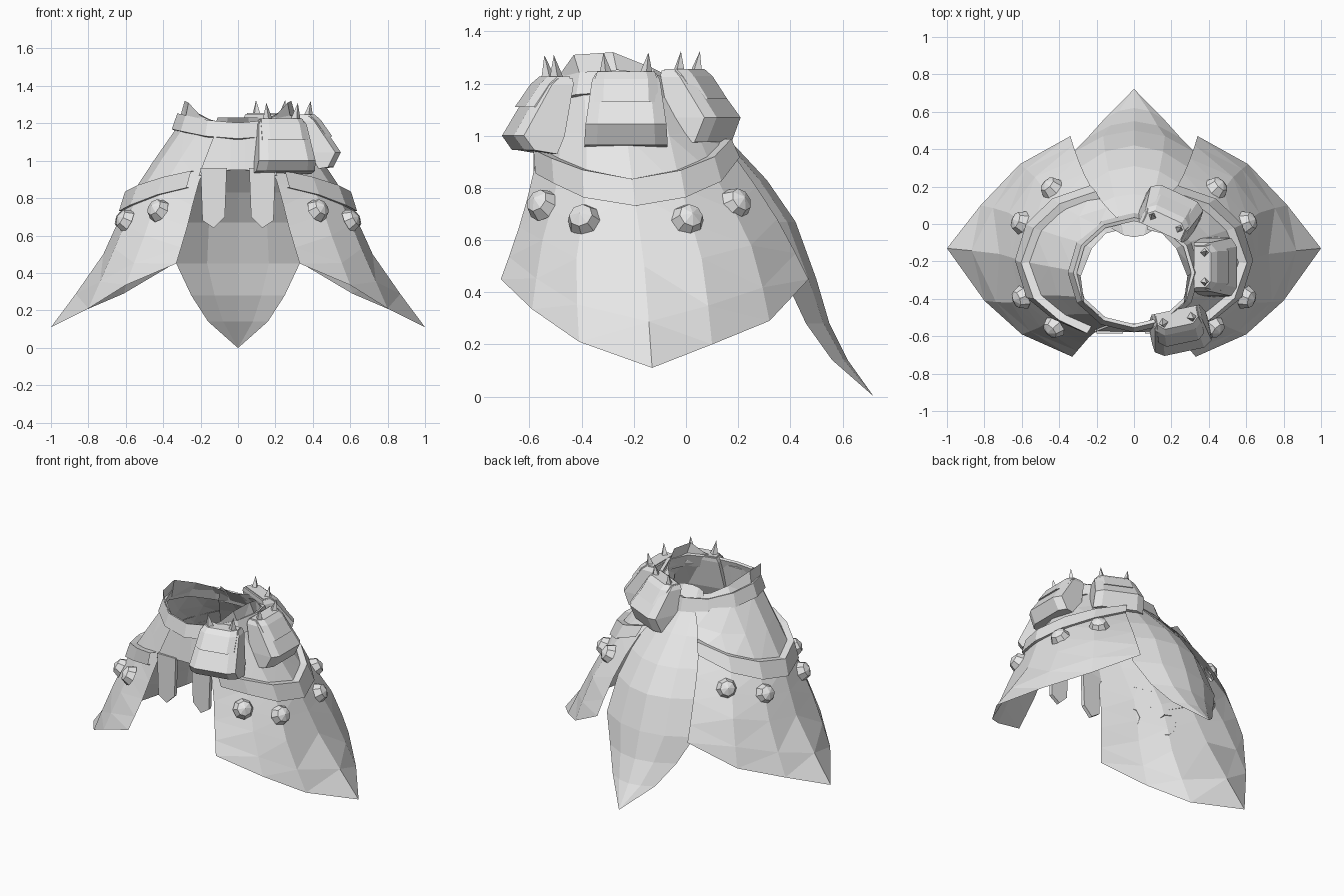
import bpy, bmesh
from math import sin, cos, pi, radians
from mathutils import Vector, Matrix

default_cube = bpy.data.objects.get("Cube")
if default_cube:
    bpy.data.objects.remove(default_cube, do_unlink=True)

grey = bpy.data.materials.new("plain_grey")
grey.use_nodes = True
grey.diffuse_color = (0.8, 0.8, 0.8, 1)
grey.node_tree.nodes["Principled BSDF"].inputs["Base Color"].default_value = grey.diffuse_color


def add_object(name, bm, mirror=False, thickness=0):
    """Turn a bmesh into a named object with optional thickness and mirroring."""
    bmesh.ops.recalc_face_normals(bm, faces=bm.faces)
    mesh = bpy.data.meshes.new(name)
    bm.to_mesh(mesh)
    bm.free()
    mesh.materials.append(grey)
    obj = bpy.data.objects.new(name, mesh)
    bpy.context.collection.objects.link(obj)
    if thickness:
        solid = obj.modifiers.new("thickness", "SOLIDIFY")
        solid.thickness = thickness
        solid.offset = 0
    if mirror:
        obj.modifiers.new("mirror", "MIRROR")
    return obj


def loft(rows, closed=False, caps=False):
    """Skin a list of equally long point rows."""
    bm = bmesh.new()
    grid = [[bm.verts.new(point) for point in row] for row in rows]
    count = len(rows[0])
    for upper, lower in zip(grid, grid[1:]):
        for i in range(count if closed else count - 1):
            j = (i + 1) % count
            bm.faces.new((upper[i], upper[j], lower[j], lower[i]))
    if caps:
        bm.faces.new(grid[0])
        bm.faces.new(grid[-1])
    return bm


def smooth_path(points):
    """Insert a curved midpoint between each pair of points."""
    pts = [Vector(p) for p in points]
    result = [pts[0]]
    for i in range(len(pts) - 1):
        before = pts[max(i - 1, 0)]
        after = pts[min(i + 2, len(pts) - 1)]
        middle = (pts[i] + pts[i + 1]) * 0.5625 - (before + after) * 0.0625
        result += [middle, pts[i + 1]]
    return result


# Flared side panels: each column runs from belt to hem, front to back
panel_columns = [
    [(.10, -.54, 1.16), (.21, -.58, .88), (.27, -.64, .65), (.33, -.71, .45)],
    [(.21, -.48, 1.16), (.41, -.49, .84), (.50, -.55, .60), (.60, -.59, .335)],
    [(.29, -.39, 1.18), (.54, -.38, .80), (.66, -.42, .53), (.80, -.41, .21)],
    [(.325, -.25, 1.18), (.595, -.20, .78), (.72, -.16, .50), (1.0, -.13, .11)],
    [(.28, -.1, 1.17), (.54, -.02, .80), (.67, .06, .53), (.82, .10, .20)],
    [(.19, -.01, 1.15), (.41, .11, .85), (.53, .25, .58), (.61, .32, .29)],
    [(.08, .02, 1.13), (.22, .18, .93), (.30, .35, .68), (.34, .47, .45)],
]
# Raised rim of the same panels above the belt
panel_rim = [(.11, -.525, 1.2), (.20, -.48, 1.24), (.265, -.43, 1.31), (.285, -.28, 1.32),
             (.225, -.13, 1.26), (.15, -.05, 1.22), (.07, -.03, 1.2)]
columns = [smooth_path(column) for column in panel_columns]
panels = loft([[rim] + column for rim, column in zip(panel_rim, columns)])
bmesh.ops.triangulate(panels, faces=panels.faces)
add_object("side_panels", panels, mirror=True)

# Hip bands: raised strips that follow the side panels and rise towards both ends
strips = []
for i, column in enumerate(columns):
    bend = abs(i - 3) / 3
    top = column[2].lerp(column[1], .25 + .25 * bend)
    bottom = column[2].lerp(column[3], .35 - .25 * bend)
    outward = Vector((top.x, top.y + .2, 0)).normalized()
    strips.append([top, top + outward * .045, bottom + outward * .02, bottom])
# The front end stops short of the panel edge
strips[0] = [a.lerp(b, .25) for a, b in zip(strips[0], strips[1])]
add_object("hip_bands", loft(strips), mirror=True)

# Pointed back panel: centre depth, edge half width, edge depth, height
back_rows = []
for centre, half, edge, height in [
    (-.07, .11, -.03, 1.23), (.03, .14, -.01, 1.12), (.16, .21, .10, .99),
    (.31, .27, .20, .83), (.42, .31, .29, .67), (.50, .33, .38, .45),
    (.55, .25, .46, .28), (.62, .16, .56, .14), (.72, .002, .72, 0),
]:
    back_rows.append([(half * f, centre - (centre - edge) * f * f, height)
                      for f in (-1, -.5, 0, .5, 1)])
add_object("back_panel", loft(back_rows))

# Front cloth with an arched gap, and two pointed hanging straps
cloth = loft([
    [(-.11, -.53, 1.18), (-.04, -.54, 1.17), (.04, -.54, 1.17), (.11, -.53, 1.18)],
    [(-.21, -.57, .92), (-.04, -.57, .95), (.04, -.57, .95), (.21, -.57, .92)],
])
add_object("front_cloth", cloth, thickness=.015)
strap_outline = [(.06, .96), (.07, .70), (.13, .64), (.19, .68), (.20, .96)]
straps = loft([[(x, y, z) for x, z in strap_outline] for y in (-.585, -.56)],
              closed=True, caps=True)
add_object("front_straps", straps, mirror=True)


# Waist belt, raised at the sides
def belt_row(radius_x, radius_y, drop, count=12):
    angles = [2 * pi * i / count for i in range(count)]
    return [(radius_x * sin(a), -.26 - radius_y * cos(a),
             1.19 + .06 * sin(a) ** 2 + .01 * cos(a) - drop) for a in angles]


belt = loft([belt_row(.315, .285, 0), belt_row(.345, .31, .085)], closed=True)
add_object("waist_belt", belt, thickness=.02)

# Faceted domed studs below the hip bands
studs = bmesh.new()
for place in [(.42, -.545, .73), (.59, -.39, .675), (.595, .005, .675), (.435, .185, .735)]:
    outward = Vector((place[0], (place[1] + .2) * 1.1, .3))
    turn = outward.to_track_quat("Z", "Y").to_matrix().to_4x4()
    matrix = Matrix.Translation(place) @ turn
    dome = bmesh.ops.create_uvsphere(studs, u_segments=8, v_segments=4, radius=.066, matrix=matrix)
    hidden = [v for v in dome["verts"] if (matrix.inverted() @ v.co).z < -.01]
    bmesh.ops.delete(studs, geom=hidden, context="VERTS")
add_object("hip_studs", studs, mirror=True)


def pouch_section(height, inner, outer, half, tilt=0):
    """Outline of a pouch with chamfered outer corners; tilt lifts the outer side."""
    return [(inner, -half, height - tilt), (outer - .03, -half, height),
            (outer, -half * .7, height), (outer, half * .7, height),
            (outer - .03, half, height), (inner, half, height - tilt)]


# Three spiked pouches around the left hip; edge is the lower rim of the face
for name, x, y, lift, edge, angle in [("front", .155, -.145, -.02, 1.02, -78),
                                      ("side", 0, -.23, 0, 1.045, 0),
                                      ("back", .01, -.335, .01, 1.06, 65)]:
    place = Matrix.Translation((x, y, lift)) @ Matrix.Rotation(radians(angle), 4, "Z")
    body = loft([pouch_section(1.24, .32, .405, .115), pouch_section(1.215, .32, .435, .13),
                 pouch_section(edge, .36, .55, .155), pouch_section(.965, .39, .51, .16, .015)],
                closed=True, caps=True)
    add_object(name + "_pouch", body).matrix_world = place
    flap = loft([pouch_section(1.246, .33, .411, .11), pouch_section(1.218, .33, .443, .12),
                 pouch_section(1.13, .35, .504, .125)], closed=True, caps=True)
    add_object(name + "_pouch_flap", flap).matrix_world = place
    spikes = bmesh.new()
    for side in (-1, 1):
        lean = Matrix.Rotation(radians(side * -6), 4, "X") @ Matrix.Rotation(radians(8), 4, "Y")
        bmesh.ops.create_cone(spikes, cap_ends=True, segments=4, radius1=.036, radius2=0, depth=.12,
                              matrix=Matrix.Translation((.38, side * .08, 1.26 - lift / 2)) @ lean)
    add_object(name + "_pouch_spikes", spikes).matrix_world = place
